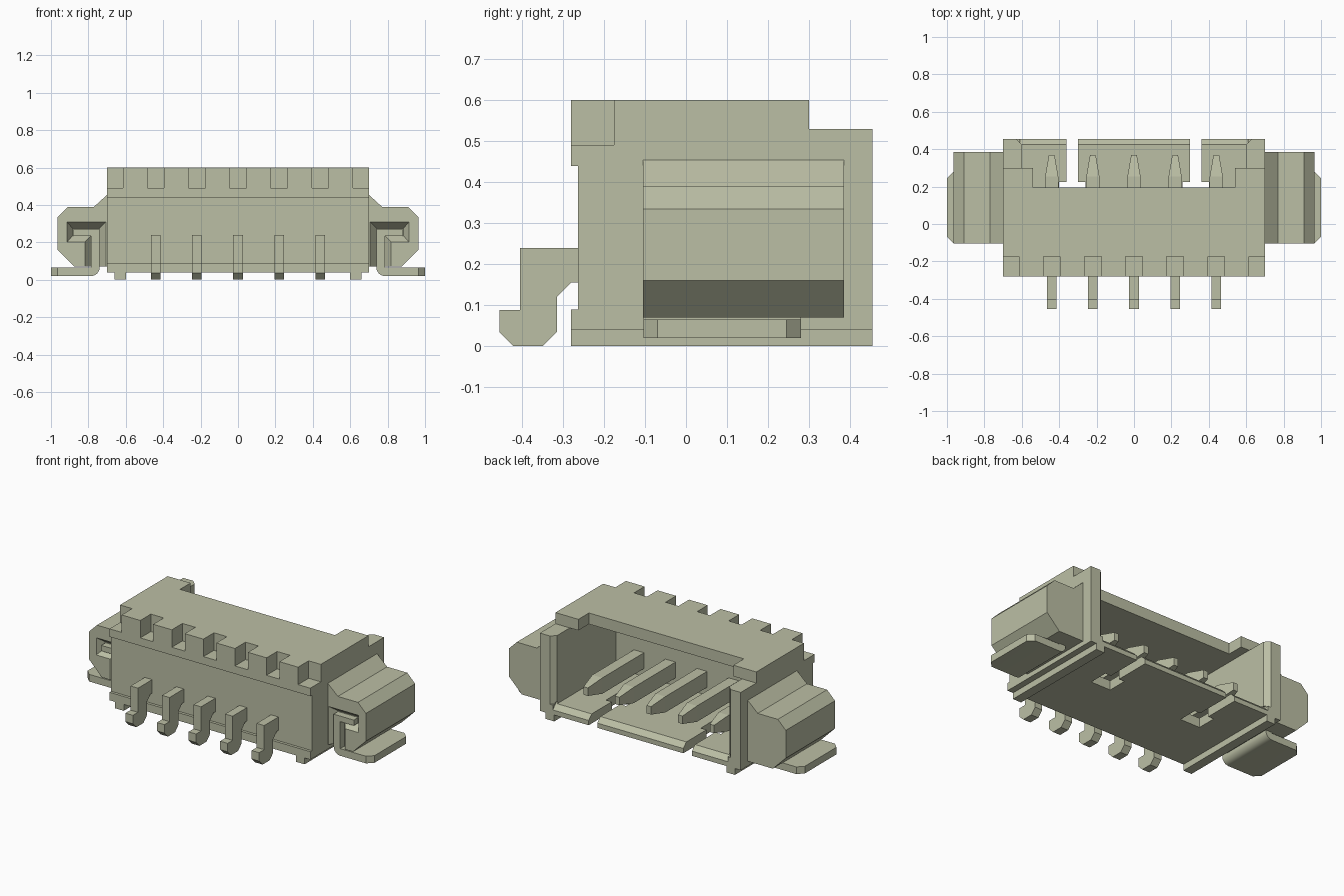
import bpy, bmesh, math

cube = bpy.data.objects.get("Cube")
if cube:
    bpy.data.objects.remove(cube, do_unlink=True)

# Single pale olive plastic
COLOR = (0.50, 0.52, 0.375, 1.0)
mat = bpy.data.materials.new("pale_olive")
mat.use_nodes = True
mat.diffuse_color = COLOR
bsdf = mat.node_tree.nodes["Principled BSDF"]
bsdf.inputs["Base Color"].default_value = COLOR
bsdf.inputs["Roughness"].default_value = 0.6


def loft(name, rings):
    """Closed solid through rings of 3D points, capped at both ends."""
    bm = bmesh.new()
    loops = [[bm.verts.new(p) for p in ring] for ring in rings]
    n = len(loops[0])
    for a, b in zip(loops, loops[1:]):
        for i in range(n):
            j = (i + 1) % n
            bm.faces.new((a[i], a[j], b[j], b[i]))
    bm.faces.new(loops[0])
    bm.faces.new(loops[-1])
    bmesh.ops.recalc_face_normals(bm, faces=bm.faces)
    me = bpy.data.meshes.new(name)
    bm.to_mesh(me)
    bm.free()
    me.materials.append(mat)
    ob = bpy.data.objects.new(name, me)
    bpy.context.collection.objects.link(ob)
    return ob


def place(p, axis, t):
    u, v = p
    return {"x": (t, u, v), "y": (u, t, v), "z": (u, v, t)}[axis]


def prism(name, pts, axis, a, b):
    return loft(name, [[place(p, axis, t) for p in pts] for t in (a, b)])


def box(name, x0, x1, y0, y1, z0, z1):
    return prism(name, [(x0, y0), (x1, y0), (x1, y1), (x0, y1)], "z", z0, z1)


def cut(ob, cutters):
    """Subtract the cutters, bake the result and remove them."""
    for c in cutters:
        c.hide_render = True
        m = ob.modifiers.new("cut", "BOOLEAN")
        m.operation = "DIFFERENCE"
        m.solver = "EXACT"
        m.object = c
    bpy.context.view_layer.update()
    dg = bpy.context.evaluated_depsgraph_get()
    me = bpy.data.meshes.new_from_object(ob.evaluated_get(dg))
    ob.modifiers.clear()
    ob.data = me
    for c in cutters:
        bpy.data.objects.remove(c, do_unlink=True)


PIN_X = [i * 0.22 for i in range(-2, 3)]


# Notches along the upper front edge, one above each pin and one at each end
def notches():
    spans = [(x - 0.045, x + 0.045) for x in PIN_X]
    spans += [(-0.75, -0.615), (0.615, 0.75)]
    return [box("notch_cutter", a, b, -0.35, -0.175, 0.49, 0.7) for a, b in spans]


# Housing: walls and floor, open at the back
housing = prism("housing", [
    (-0.28, 0.04), (-0.28, 0.09), (-0.263, 0.09), (-0.263, 0.44),
    (-0.28, 0.44), (-0.28, 0.53), (0.455, 0.53), (0.455, 0.04)], "x", -0.70, 0.70)
cutters = notches()
cutters.append(prism("cavity_cutter", [
    (-0.6, -0.16), (0.6, -0.16), (0.6, 0.425), (0.66, 0.485),
    (-0.66, 0.485), (-0.6, 0.425)], "z", 0.10, 0.7))
cutters.append(prism("floor_bevel_cutter", [
    (0.415, 0.11), (0.475, 0.05), (0.475, 0.11)], "x", -0.61, 0.61))
for s in (-1, 1):
    # T-shaped floor slots
    cutters.append(box("slot_cutter", s * 0.33 - 0.03, s * 0.33 + 0.03, 0.2, 0.5, 0, 0.2))
    cutters.append(box("window_cutter", s * 0.33 - 0.07, s * 0.33 + 0.07, 0.10, 0.225, 0, 0.2))
cut(housing, cutters)

# Roof with a wide recess at the back
roof = prism("roof", [
    (-0.70, -0.28), (0.70, -0.28), (0.70, 0.30), (0.54, 0.30), (0.54, 0.195),
    (-0.54, 0.195), (-0.54, 0.30), (-0.70, 0.30)], "z", 0.53, 0.60)
cut(roof, notches())

# Contact pins: bent tail outside, tapered blade inside
TAIL = [(-0.20, 0.24), (-0.405, 0.24), (-0.405, 0.088), (-0.455, 0.088),
        (-0.455, 0.035), (-0.42, 0.0), (-0.35, 0.0), (-0.315, 0.035),
        (-0.315, 0.12), (-0.28, 0.155), (-0.20, 0.155)]


def ring(x, y, w, z0, z1):
    return [(x - w, y, z0), (x + w, y, z0), (x + w, y, z1), (x - w, y, z1)]


for i, x in enumerate(PIN_X, 1):
    prism(f"pin_tail_{i}", TAIL, "x", x - 0.026, x + 0.026)
    loft(f"pin_blade_{i}", [ring(x, -0.18, 0.035, 0.15, 0.25),
                            ring(x, 0.255, 0.035, 0.15, 0.25),
                            ring(x, 0.37, 0.015, 0.175, 0.225)])

# Side wings, mounting clips and bottom rails
WING = [(0.69, 0.463), (0.77, 0.39), (0.91, 0.39), (0.965, 0.335),
        (0.965, 0.16), (0.875, 0.07), (0.69, 0.07)]
POCKET_OUT = [(0.705, 0.05), (0.705, 0.31), (0.915, 0.31),
              (0.915, 0.20), (0.82, 0.20), (0.82, 0.05)]
POCKET_IN = [(0.74, 0.05), (0.74, 0.275), (0.885, 0.275),
             (0.885, 0.235), (0.785, 0.235), (0.785, 0.05)]
BEND = [(0.785 - 0.045 * math.sin(a), 0.065 - 0.045 * math.cos(a))
        for a in (math.pi / 12 * k for k in range(7))]
CLIP = [(1.0, 0.02)] + BEND + [(0.74, 0.27), (0.88, 0.27), (0.88, 0.235),
                               (0.785, 0.235), (0.785, 0.065), (1.0, 0.065)]

for s, side in ((1, "left"), (-1, "right")):
    def flip(pts):
        return [(s * x, z) for x, z in pts]

    wing = prism(f"{side}_wing", flip(WING), "y", -0.105, 0.385)
    pocket = loft("pocket_cutter", [
        [(x, -0.106, z) for x, z in flip(POCKET_OUT)],
        [(x, -0.06, z) for x, z in flip(POCKET_IN)]])
    cut(wing, [pocket])

    clip = prism(f"{side}_clip", flip(CLIP), "y", -0.104, 0.28)
    bm = bmesh.new()
    bm.from_mesh(clip.data)
    corners = [e for e in bm.edges if all(abs(v.co.x) > 0.99 for v in e.verts)
               and abs(e.verts[0].co.y - e.verts[1].co.y) < 1e-4]
    bmesh.ops.bevel(bm, geom=corners, offset=0.035, segments=1, affect="EDGES")
    bm.to_mesh(clip.data)
    bm.free()
    bpy.ops.object.select_all(action="DESELECT")
    clip.select_set(True)
    bpy.context.view_layer.objects.active = clip
    bpy.ops.object.shade_smooth_by_angle(angle=math.radians(30))

    x0, x1 = sorted((s * 0.60, s * 0.66))
    box(f"{side}_rail", x0, x1, -0.28, 0.455, 0.0, 0.042)
